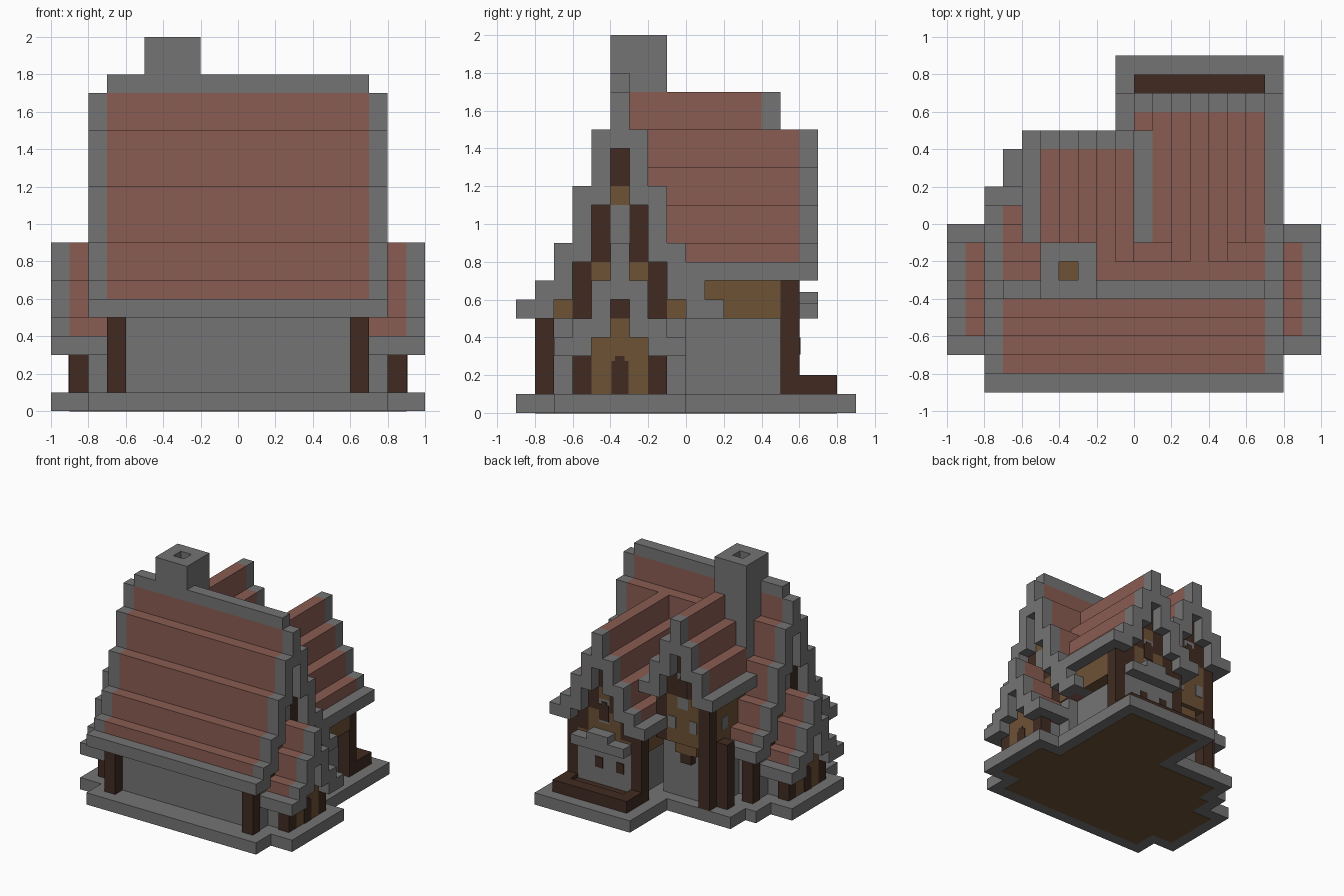
import bpy
import bmesh
from mathutils import Vector

old = bpy.data.objects.get("Cube")
if old:
    bpy.data.objects.remove(old, do_unlink=True)


def material(name, rgb):
    m = bpy.data.materials.new(name)
    m.use_nodes = True
    m.diffuse_color = (*rgb, 1)
    m.node_tree.nodes["Principled BSDF"].inputs["Base Color"].default_value = (*rgb, 1)
    return m


MATS = [material("stone_grey", (.175, .175, .175)),
        material("roof_red", (.25, .107, .084)),
        material("dark_timber", (.052, .024, .015)),
        material("plank_brown", (.156, .084, .036))]
GREY, RED, DARK, BROWN = range(4)
parts = {}


def box(part, mat, x, y, z):
    """Queue one block, given as three (low, high) ranges."""
    parts.setdefault(part, []).append((mat, x, y, z))


def along(part, mat, axis, u, v, z):
    """Block with u along the ridge axis and v across it."""
    box(part, mat, *((u, v) if axis == "x" else (v, u)), z)


def columns(centre, k):
    """Mirrored 0.1 wide strips, k steps away from the ridge."""
    for s in ((1,) if k == 0 else (-1, 1)):
        mid = centre + s * k * .1
        yield s, (mid - .05, mid + .05)


def stepped_roof(part, axis, centre, roof, trims, steps, start=None):
    """Stepped roof: (bottom, top) per step from ridge to eave, stone verges and eaves."""
    for k, z in enumerate(steps):
        mat = GREY if k == len(steps) - 1 else RED
        for s, v in columns(centre, k):
            u = (start(s, k), roof[1]) if start else roof
            along(part, mat, axis, u, v, z)
            for t in trims:
                along(part + "_verge", GREY, axis, t, v, z)


def gable_wall(part, axis, centre, u, layers):
    """Wall strips: (step, colour, bottom, top)."""
    for k, mat, z0, z1 in layers:
        for s, v in columns(centre, k):
            along(part, mat, axis, u, v, (z0, z1))


def arch(part, mat, axis, face, out, centre, z0, z1):
    """Thin arched plate set on a wall face."""
    u = (face - .004, face + out * .006) if out > 0 else (face + out * .006, face + .004)
    along(part, mat, axis, u, (centre - .045, centre + .045), (z0, z1 - .025))
    along(part, mat, axis, u, (centre - .025, centre + .025), (z1 - .025, z1))


# Stone plinth with plank underside
for x, y in [((-.8, .8), (-.9, .2)), ((-1, 1), (-.7, 0)),
             ((-.1, .8), (.2, .9)), ((-.7, -.1), (.2, .4))]:
    box("plinth", GREY, x, y, (0, .1))
for x, y in [((-.7, .7), (-.8, .1)), ((-.9, .9), (-.6, -.1)),
             ((0, .7), (.1, .8)), ((-.6, 0), (.1, .3))]:
    box("floor_underside", BROWN, x, y, (-.002, .004))

# Main hall walls and corner posts
box("hall_walls", GREY, (-.69, .69), (-.7, 0), (.1, .55))
for s in (-1, 1):
    x = (.6, .7) if s > 0 else (-.7, -.6)
    box("hall_posts", DARK, x, (-.8, -.7), (.1, .5))
box("hall_posts", DARK, (-.7, -.6), (0, .1), (.1, .5))

# Main roof, with a stone ridge cap
MAIN = -.35
stepped_roof("main_roof", "x", MAIN, (-.7, .7), [(-.8, -.7), (.7, .8)],
             [(1.4, 1.7), (1.1, 1.5), (.8, 1.2), (.6, .9), (.5, .7), (.5, .6)])
box("ridge_cap", GREY, (-.7, .7), (-.4, -.3), (1.7, 1.8))

# Timbered main gables and small side wings
for s in (-1, 1):
    def side(a, b, s=s):
        return (a, b) if s > 0 else (-b, -a)

    gable_wall("main_gable", "x", MAIN, side(.6, .7), [
        (0, GREY, .5, 1.1), (0, BROWN, 1.1, 1.2), (0, DARK, 1.2, 1.4),
        (1, GREY, .5, .7), (1, BROWN, .7, .8), (1, DARK, .8, 1.1),
        (2, DARK, .5, .8), (3, BROWN, .5, .6)])
    stepped_roof("side_wing_roof", "x", MAIN, side(.69, .9), [side(.9, 1)],
                 [(.6, .9), (.4, .7), (.3, .5), (.3, .4)])
    gable_wall("side_wing_wall", "x", MAIN, side(.8, .9), [
        (0, BROWN, .1, .5), (0, DARK, .5, .6),
        (1, BROWN, .1, .4), (2, DARK, .1, .3)])
    box("side_wing_core", GREY, side(.65, .8), (-.58, -.12), (.1, .3))
    arch("side_door", DARK, "x", s * .9, s, MAIN, .1, .3)

# Rear right wing
RW = .35
stepped_roof("rear_right_roof", "y", RW, (-.2, .6), [(.6, .7)],
             [(1.2, 1.5), (1, 1.3), (.8, 1.1), (.7, .9), (.7, .8)],
             start=lambda s, k: (-.2, -.2, -.1, 0, 0)[k])
gable_wall("rear_right_gable", "y", RW, (.5, .6), [
    (0, GREY, .7, .9), (0, BROWN, .9, 1), (0, DARK, 1, 1.2),
    (1, BROWN, .7, .8), (1, DARK, .8, 1), (2, DARK, .6, .8),
    (0, BROWN, .5, .7), (1, BROWN, .5, .7), (2, BROWN, .5, .6)])
arch("rear_window", DARK, "y", .6, 1, RW, .72, .88)
box("rear_right_wall", GREY, (.1, .6), (0, .6), (.1, .5))
box("rear_right_upper_wall", BROWN, (.01, .7), (.1, .5), (.5, .7))
for x in ((0, .1), (.6, .7)):
    box("rear_right_posts", DARK, x, (.5, .6), (.1, .7))
    box("planter", DARK, x, (.6, .7), (.1, .2))
box("planter", DARK, (0, .7), (.7, .8), (.1, .2))
box("planter", DARK, (.1, .6), (.6, .7), (.1, .17))
box("window_hood", GREY, (.1, .6), (.6, .7), (.5, .58))
box("window_hood", GREY, (.25, .45), (.6, .7), (.58, .64))
for x in (.2, .4):
    box("rear_lower_window", DARK, (x - .035, x + .035), (.596, .606), (.31, .4))

# Rear left wing, taller and shorter
LW = -.25
stepped_roof("rear_left_roof", "y", LW, (-.3, .4), [(.4, .5)],
             [(1.4, 1.7), (1.2, 1.5), (1, 1.3), (1, 1.1)],
             start=lambda s, k: -.1 if s < 0 else (-.3, -.2, -.2, -.1)[k])
gable_wall("rear_left_gable", "y", LW, (.3, .4), [
    (0, GREY, .9, 1.2), (0, DARK, 1.2, 1.4),
    (1, BROWN, .9, 1), (1, DARK, 1, 1.2), (2, DARK, .6, 1),
    (0, BROWN, .6, .9), (1, BROWN, .6, .9)])
arch("rear_window", DARK, "y", .4, 1, LW, 1, 1.17)
box("rear_left_upper_wall", BROWN, (-.49, -.01), (-.1, .3), (.6, 1.05))
box("rear_left_wall", GREY, (-.5, 0), (0, .3), (.1, .6))
box("rear_left_posts", DARK, (-.5, -.4), (.3, .4), (.1, .6))
box("rear_left_posts", DARK, (-.6, -.5), (.2, .3), (.1, .65))
box("rear_left_bracket", BROWN, (-.35, -.15), (.3, .36), (.5, .6))
box("rear_left_bracket", DARK, (-.3, -.2), (.3, .36), (.42, .5))
for x in (-.35, -.15):
    box("rear_upper_window", GREY, (x - .035, x + .035), (.397, .406), (.72, .82))
box("rear_upper_window", GREY, (-.496, -.488), (.14, .22), (.72, .82))

# Chimney: shaft behind the ridge, hollow top
box("chimney", GREY, (-.5, -.205), (-.3, -.1), (.8, 1.7))
box("chimney", GREY, (-.5, -.2), (-.3, -.1), (1.7, 1.9))
box("chimney", GREY, (-.5, -.2), (-.4, -.3), (1.8, 1.9))
for x, y in [((-.5, -.2), (-.4, -.3)), ((-.5, -.2), (-.2, -.1)),
             ((-.5, -.4), (-.3, -.2)), ((-.3, -.2), (-.3, -.2))]:
    box("chimney", GREY, x, y, (1.9, 2))
box("chimney_flue", BROWN, (-.4, -.3), (-.3, -.2), (1.88, 1.905))

# Turn the queued blocks into one object per part
for name, blocks in parts.items():
    bm = bmesh.new()
    for mat, *ranges in blocks:
        low, high = (Vector(r[i] for r in ranges) for i in (0, 1))
        verts = bmesh.ops.create_cube(bm, size=1)["verts"]
        for v in verts:
            v.co = (low + high) / 2 + v.co * (high - low)
        for f in {f for v in verts for f in v.link_faces}:
            f.material_index = mat
    used = sorted({b[0] for b in blocks})
    for f in bm.faces:
        f.material_index = used.index(f.material_index)
    mesh = bpy.data.meshes.new(name)
    bm.to_mesh(mesh)
    bm.free()
    for i in used:
        mesh.materials.append(MATS[i])
    bpy.context.collection.objects.link(bpy.data.objects.new(name, mesh))
